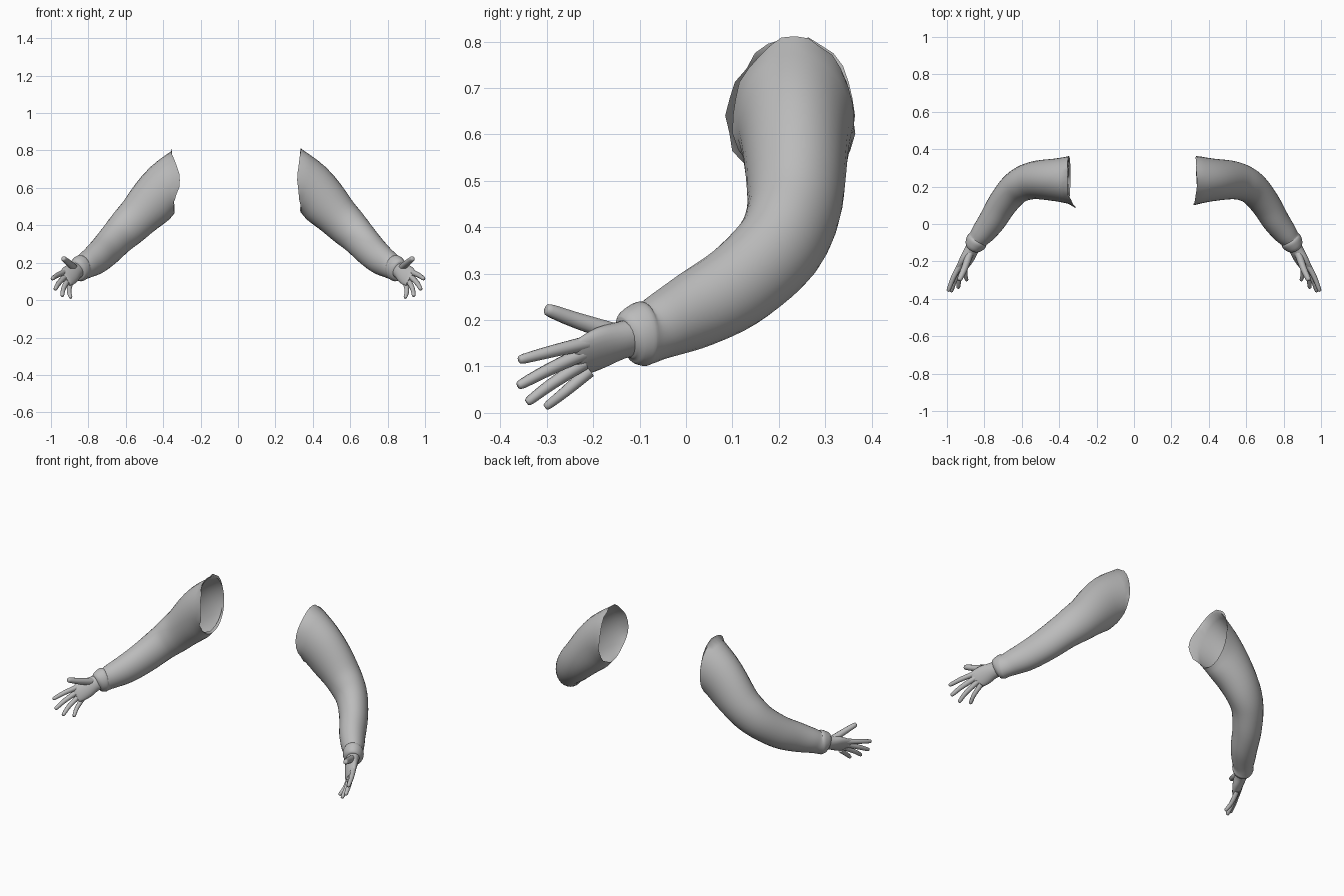
import bpy, bmesh, math, random
from mathutils import Vector

if "Cube" in bpy.data.objects:
    bpy.data.objects.remove(bpy.data.objects["Cube"])

random.seed(4)
grey = bpy.data.materials.new("plain_grey")
grey.diffuse_color = (0.5, 0.5, 0.5, 1)
grey.use_nodes = True
grey.node_tree.nodes["Principled BSDF"].inputs["Base Color"].default_value = grey.diffuse_color


def smooth_rows(rows, steps):
    """Catmull-Rom interpolation of whole section rows."""
    out = []
    for i in range(len(rows) - 1):
        a, b = rows[max(i - 1, 0)], rows[i]
        c, d = rows[i + 1], rows[min(i + 2, len(rows) - 1)]
        for s in range(steps):
            t = s / steps
            out.append([0.5 * (2 * q + (r - p) * t + (2 * p - 5 * q + 4 * r - u) * t * t
                               + (3 * q - p - 3 * r + u) * t ** 3)
                        for p, q, r, u in zip(a, b, c, d)])
    out.append(list(rows[-1]))
    return out


def loft(name, rows, sign, hint=(0, 0, 1), sides=20, steps=3, open_start=False, rim=None):
    """Rows are x, y, z, side radius, up radius, shear (1 keeps the hint direction)."""
    rows = smooth_rows(rows, steps)
    hint = Vector(hint).normalized()
    bm = bmesh.new()
    rings = []
    for i, (x, y, z, rs, ru, shear) in enumerate(rows):
        t = (Vector(rows[min(i + 1, len(rows) - 1)][:3]) - Vector(rows[max(i - 1, 0)][:3])).normalized()
        up = (hint - t * hint.dot(t)).normalized().lerp(hint, max(0, min(1, shear))).normalized()
        side = t.cross(up).normalized()
        ring = []
        for k in range(sides):
            a = 2 * math.pi * k / sides
            p = Vector((x, y, z)) + side * rs * math.cos(a) + up * ru * math.sin(a)
            if rim and i == 0:
                p += rim(a)
            ring.append(bm.verts.new((p.x * sign, p.y, p.z)))
        rings.append(ring)
    for r, q in zip(rings, rings[1:]):
        for k in range(sides):
            j = (k + 1) % sides
            f = (r[k], r[j], q[j], q[k])
            bm.faces.new(f if sign > 0 else f[::-1])
    end = rings[-1]
    bm.faces.new(end if sign > 0 else end[::-1])
    if not open_start:
        start = rings[0]
        bm.faces.new(start[::-1] if sign > 0 else start)
    me = bpy.data.meshes.new(name)
    bm.to_mesh(me)
    bm.free()
    me.materials.append(grey)
    ob = bpy.data.objects.new(name, me)
    bpy.context.collection.objects.link(ob)
    bpy.ops.object.select_all(action='DESELECT')
    ob.select_set(True)
    bpy.context.view_layer.objects.active = ob
    bpy.ops.object.shade_smooth_by_angle(angle=math.radians(50))
    return ob


sleeve = [
    (0.335, 0.235, 0.640, 0.130, 0.170, 1),
    (0.415, 0.236, 0.575, 0.115, 0.146, 0.5),
    (0.520, 0.235, 0.460, 0.103, 0.117, 0),
    (0.590, 0.217, 0.390, 0.094, 0.107, 0),
    (0.645, 0.180, 0.335, 0.086, 0.098, 0),
    (0.705, 0.105, 0.270, 0.079, 0.092, 0),
    (0.757, 0.020, 0.222, 0.073, 0.084, 0),
    (0.805, -0.045, 0.190, 0.064, 0.072, 0),
    (0.832, -0.078, 0.173, 0.055, 0.065, 0),
    (0.843, -0.095, 0.170, 0.058, 0.070, 0),
    (0.857, -0.118, 0.166, 0.050, 0.060, 0),
    (0.864, -0.130, 0.162, 0.036, 0.046, 0),
]
palm = [
    (0.850, -0.105, 0.166, 0.036, 0.044, 0),
    (0.870, -0.142, 0.156, 0.034, 0.044, 0),
    (0.892, -0.185, 0.140, 0.028, 0.053, 0),
    (0.916, -0.228, 0.120, 0.018, 0.050, 0),
    (0.925, -0.243, 0.113, 0.010, 0.042, 0),
]
# Each digit: base, middle joint, tip, base radius
digits = {
    "thumb": ((0.876, -0.150, 0.172), (0.905, -0.235, 0.199), (0.935, -0.302, 0.224), 0.021),
    "index_finger": ((0.928, -0.215, 0.150), (0.966, -0.287, 0.133), (0.994, -0.360, 0.114), 0.016),
    "middle_finger": ((0.922, -0.222, 0.128), (0.957, -0.298, 0.092), (0.978, -0.362, 0.058), 0.016),
    "ring_finger": ((0.910, -0.220, 0.107), (0.933, -0.290, 0.062), (0.940, -0.343, 0.022), 0.015),
    "little_finger": ((0.896, -0.208, 0.090), (0.903, -0.260, 0.046), (0.894, -0.303, 0.012), 0.014),
}

for label, sign, shift, spike in (("right", 1, 0.0, 0.018), ("left", -1, 0.02, 0.045)):
    # Ragged shoulder opening, pulled to a point at the front
    def rim(a):
        pull = max(0, math.cos(a)) ** 4
        rough = random.uniform(-0.008, 0.004)
        return Vector((shift - spike * pull + rough * 0.5,
                       -spike * 0.5 * pull - rough * math.cos(a),
                       rough * math.sin(a)))

    loft(label + "_sleeve", sleeve, sign, sides=28, steps=4, open_start=True, rim=rim)
    loft(label + "_palm", palm, sign, hint=(0.6, 0, 0.8), sides=20, steps=3)
    for name, (base, mid, tip, r) in digits.items():
        b, m, e = Vector(base), Vector(mid), Vector(tip)
        near = m.lerp(e, 0.85)
        rows = [(*b, r, r, 0), (*m, r * 0.85, r * 0.85, 0),
                (*near, r * 0.68, r * 0.68, 0), (*e, r * 0.4, r * 0.4, 0)]
        loft(label + "_" + name, rows, sign, hint=(0.6, 0, 0.8), sides=10, steps=3)
